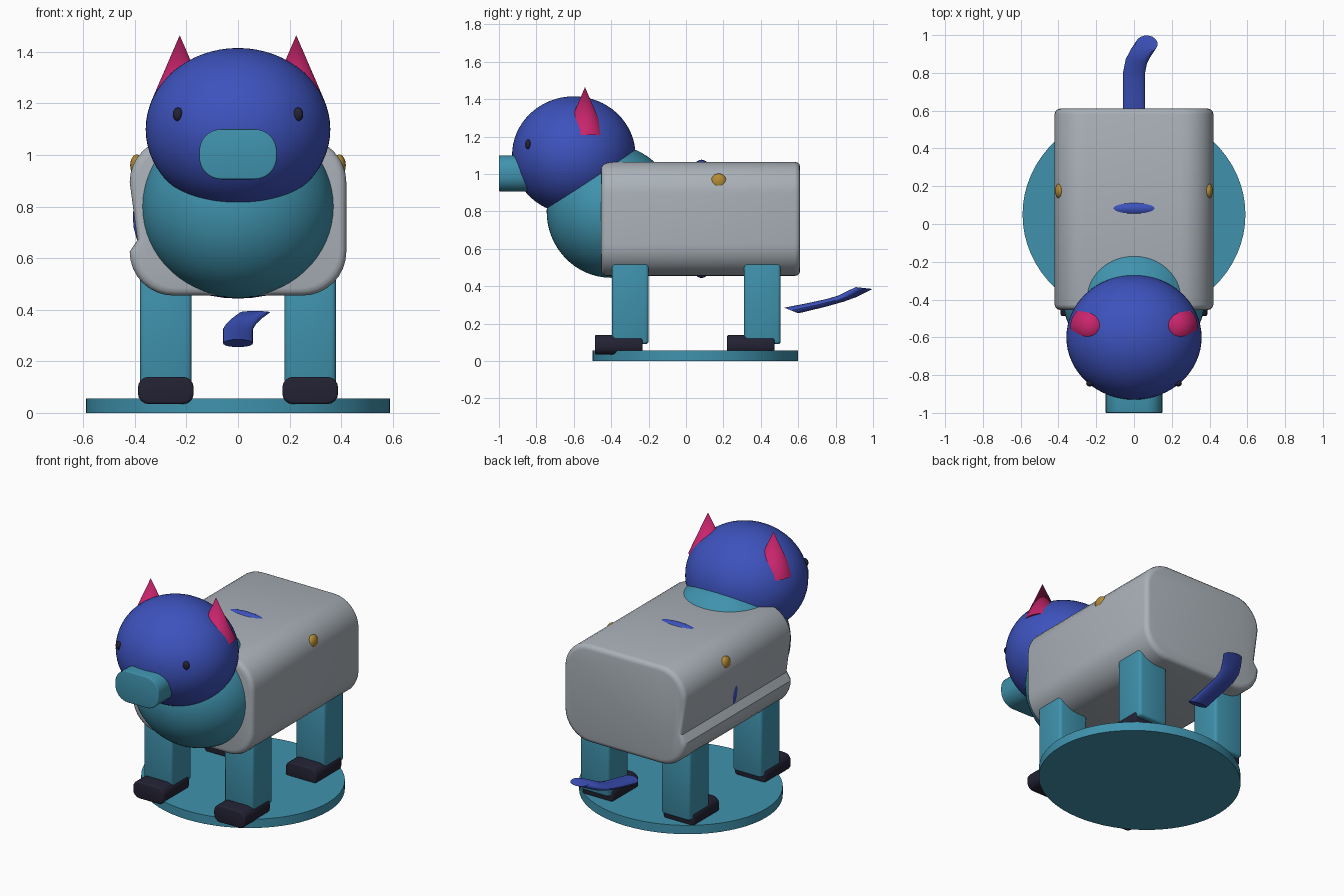
import bpy, bmesh, math
from mathutils import Vector

cube = bpy.data.objects.get("Cube")
if cube:
    bpy.data.objects.remove(cube, do_unlink=True)


def material(name, color):
    m = bpy.data.materials.new(name)
    m.use_nodes = True
    m.diffuse_color = (*color, 1)
    m.node_tree.nodes["Principled BSDF"].inputs["Base Color"].default_value = (*color, 1)
    return m


BLUE = material("royal blue", (0.047, 0.085, 0.51))
TEAL = material("teal", (0.05, 0.29, 0.42))
GREY = material("light grey", (0.40, 0.44, 0.48))
PINK = material("pink", (0.58, 0.018, 0.15))
GOLD = material("gold", (0.45, 0.26, 0.035))
DARK = material("dark navy", (0.017, 0.016, 0.034))


def finish(name, bm, mat):
    bmesh.ops.recalc_face_normals(bm, faces=bm.faces)
    mesh = bpy.data.meshes.new(name)
    bm.to_mesh(mesh)
    bm.free()
    mesh.materials.append(mat)
    obj = bpy.data.objects.new(name, mesh)
    bpy.context.collection.objects.link(obj)
    bpy.ops.object.select_all(action='DESELECT')
    obj.select_set(True)
    bpy.context.view_layer.objects.active = obj
    bpy.ops.object.shade_smooth_by_angle(angle=math.radians(35))
    return obj


def ellipsoid(name, center, radii, mat, segments=48):
    bm = bmesh.new()
    bmesh.ops.create_uvsphere(bm, u_segments=segments, v_segments=segments // 2, radius=1)
    bmesh.ops.scale(bm, vec=radii, verts=bm.verts)
    bmesh.ops.translate(bm, vec=center, verts=bm.verts)
    return finish(name, bm, mat)


def cone(name, center, r1, r2, depth, mat, scale=(1, 1, 1), segments=48):
    bm = bmesh.new()
    bmesh.ops.create_cone(bm, cap_ends=True, segments=segments,
                          radius1=r1, radius2=r2, depth=depth)
    bmesh.ops.scale(bm, vec=scale, verts=bm.verts)
    bmesh.ops.translate(bm, vec=center, verts=bm.verts)
    return finish(name, bm, mat)


def loft(name, rings, mat):
    """Skin closed rings of equal length and cap both ends."""
    bm = bmesh.new()
    loops = [[bm.verts.new(p) for p in ring] for ring in rings]
    n = len(loops[0])
    for a, b in zip(loops, loops[1:]):
        for i in range(n):
            j = (i + 1) % n
            bm.faces.new((a[i], a[j], b[j], b[i]))
    bm.faces.new(loops[0])
    bm.faces.new(loops[-1])
    return finish(name, bm, mat)


def rounded_rect(hw, hh, r, steps=8):
    """Rounded rectangle outline, counter-clockwise from the right side."""
    pts = []
    for q, (sx, sy) in enumerate(((1, 1), (-1, 1), (-1, -1), (1, -1))):
        for k in range(steps + 1):
            a = (q + k / steps) * math.pi / 2
            pts.append((sx * (hw - r) + r * math.cos(a), sy * (hh - r) + r * math.sin(a)))
    return pts


def prism(name, outline, half, center, length, edge, axis, mat):
    """Extrude an outline along y or z, with softened end rims."""
    h = length / 2
    stations = []
    for k in range(4):
        a = k / 3 * math.pi / 2
        stations.append((-h + edge * (1 - math.sin(a)), edge * (1 - math.cos(a))))
    stations = [(-h + edge * (1 - math.cos(k * math.pi / 6)),
                 edge * (1 - math.sin(k * math.pi / 6))) for k in range(4)]
    stations += [(-t, inset) for t, inset in reversed(stations)]
    c = Vector(center)
    rings = []
    for t, inset in stations:
        su, sv = 1 - inset / half[0], 1 - inset / half[1]
        rings.append([c + Vector((u * su, t, v * sv) if axis == 'Y' else (u * su, v * sv, t))
                      for u, v in outline])
    return loft(name, rings, mat)


# Base disc
cone("base_disc", (0, 0.05, 0.0275), 1, 1, 0.055, TEAL, scale=(0.59, 0.55, 1), segments=64)

# Body, with a shallow groove along its right flank
outline = rounded_rect(0.42, 0.305, 0.17)
outline.insert(18, (-0.39, -0.09))
prism("body", outline, (0.42, 0.305), (0, 0.078, 0.76), 1.065, 0.028, 'Y', GREY)
ellipsoid("inner_belly", (0, 0.083, 0.76), (0.408, 0.104, 0.3166), BLUE)

# Chest, head and snout
ellipsoid("chest", (0, -0.40, 0.80), (0.375, 0.345, 0.355), TEAL, 64)
ellipsoid("head", (0, -0.60, 1.10), (0.358, 0.33, 0.315), BLUE, 64)
prism("snout", rounded_rect(0.15, 0.097, 0.085), (0.15, 0.097),
      (0, -0.88, 1.003), 0.24, 0.005, 'Y', TEAL)

# Paired parts
for side, s in (("left", 1), ("right", -1)):
    ellipsoid(side + "_eye", (s * 0.233, -0.844, 1.158), (0.02, 0.016, 0.026), DARK, 24)
    cone(side + "_ear", (s * 0.226, -0.54, 1.337), 0.11, 0, 0.255, PINK)
    ellipsoid(side + "_button", (s * 0.393, 0.175, 0.96), (0.025, 0.042, 0.042), GOLD, 32)
    for end, leg_y, foot_y in (("front", -0.298, -0.36), ("rear", 0.408, 0.347)):
        prism(f"{end}_{side}_leg", rounded_rect(0.1, 0.098, 0.018, 3), (0.1, 0.098),
              (s * 0.28, leg_y, 0.34), 0.5, 0.015, 'Z', TEAL)
        prism(f"{end}_{side}_foot", rounded_rect(0.108, 0.053, 0.042, 4), (0.108, 0.053),
              (s * 0.28, foot_y, 0.087), 0.255, 0.01, 'Y', DARK)

# Tail: a flattened tube that bends to one side
path = [((0, 0.563, 0.27), 0.038, -0.015),
        ((0, 0.70, 0.300), 0.042, -0.011),
        ((0, 0.80, 0.325), 0.045, -0.007),
        ((0.012, 0.86, 0.345), 0.046, -0.005),
        ((0.035, 0.905, 0.367), 0.046, -0.005),
        ((0.067, 0.953, 0.39), 0.045, -0.005)]
rings = []
for c, vy, vz in path:
    angles = [2 * math.pi * k / 24 for k in range(24)]
    rings.append([Vector(c) + Vector((0.058 * math.cos(a), vy * math.sin(a), vz * math.sin(a)))
                  for a in angles])
loft("tail", rings, BLUE)
